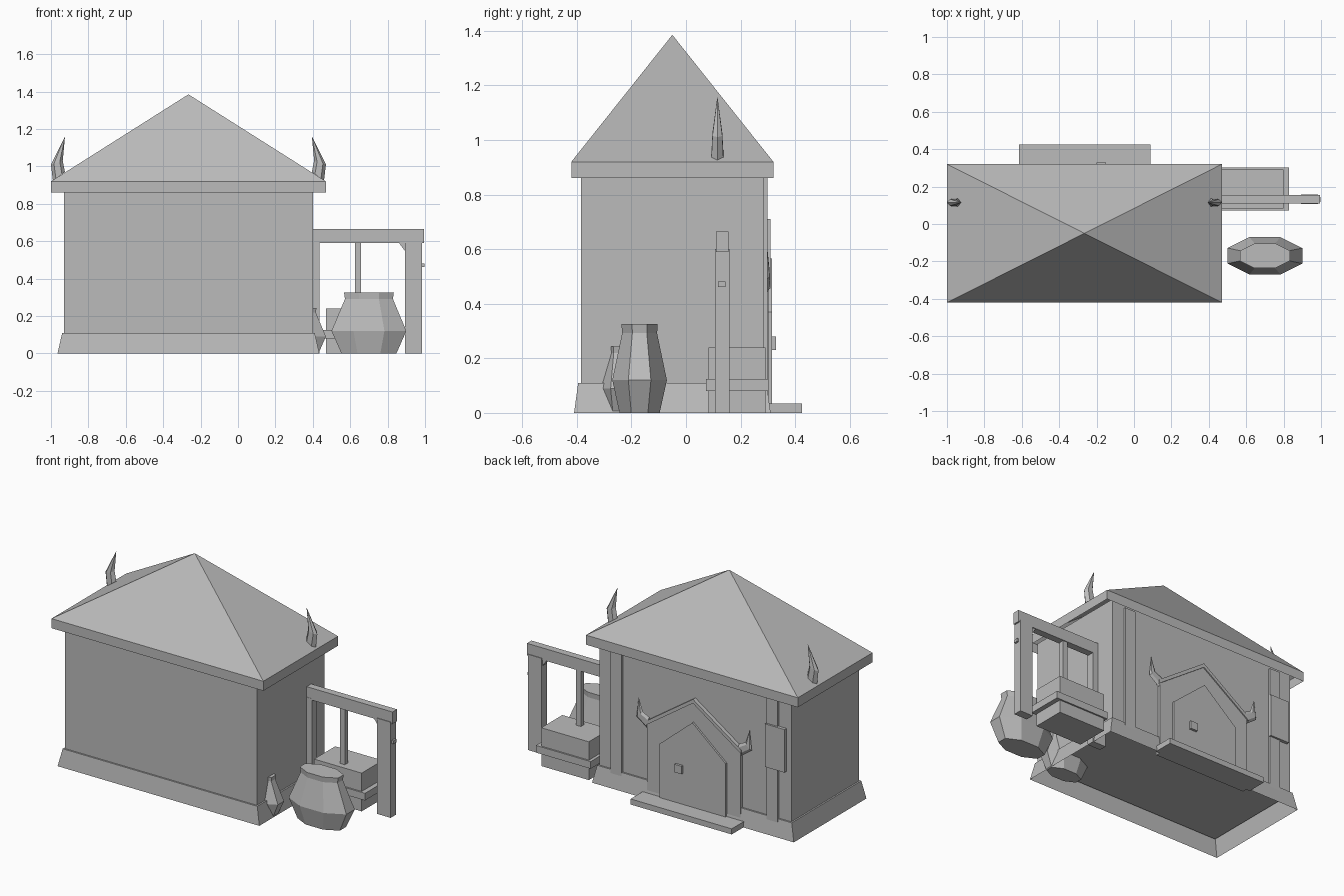
import bpy, bmesh, math

old = bpy.data.objects.get("Cube")
if old:
    bpy.data.objects.remove(old)

grey = bpy.data.materials.new("plain grey")
grey.use_nodes = True
grey.diffuse_color = (0.5, 0.5, 0.5, 1)
grey.node_tree.nodes["Principled BSDF"].inputs["Base Color"].default_value = (0.5, 0.5, 0.5, 1)

CX, CY = -0.265, -0.05   # centre of the house


def finish(name, bm):
    bmesh.ops.recalc_face_normals(bm, faces=bm.faces)
    mesh = bpy.data.meshes.new(name)
    bm.to_mesh(mesh)
    bm.free()
    mesh.materials.append(grey)
    obj = bpy.data.objects.new(name, mesh)
    bpy.context.collection.objects.link(obj)
    return obj


def loft(name, rings, bottom=True, top=True):
    """Bridge rings of points; a ring of one point makes a tip."""
    bm = bmesh.new()
    loops = [[bm.verts.new(p) for p in ring] for ring in rings]
    for a, b in zip(loops, loops[1:]):
        n = len(a)
        for i in range(n):
            j = (i + 1) % n
            if len(b) == 1:
                bm.faces.new((a[i], a[j], b[0]))
            else:
                bm.faces.new((a[i], a[j], b[j], b[i]))
    if bottom:
        bm.faces.new(loops[0][::-1])
    if top and len(loops[-1]) > 2:
        bm.faces.new(loops[-1])
    return finish(name, bm)


def rect(x0, x1, y0, y1, z):
    return [(x0, y0, z), (x1, y0, z), (x1, y1, z), (x0, y1, z)]


def house_rect(hx, hy, z):
    return rect(CX - hx, CX + hx, CY - hy, CY + hy, z)


def box(name, x0, x1, y0, y1, z0, z1):
    return loft(name, [rect(x0, x1, y0, y1, z0), rect(x0, x1, y0, y1, z1)])


def prism(name, outline, y0, y1):
    """Extrude an outline drawn in x and z along y."""
    return loft(name, [[(x, y, z) for x, z in outline] for y in (y0, y1)])


def gable(half, shoulder, apex, bottom=0):
    return [(CX - half, bottom), (CX + half, bottom), (CX + half, shoulder),
            (CX, apex), (CX - half, shoulder)]


def horn(name, side, y, bands, tip):
    """Six-sided horn; each band has an inner and outer point and a half depth."""
    rings = []
    for (xi, zi), (xo, zo), depth in bands:
        ring = []
        for k in range(6):
            a = k * math.pi / 3
            t = (1 + math.cos(a)) / 2
            ring.append((CX + side * (xi + (xo - xi) * t),
                         y + depth * math.sin(a), zi + (zo - zi) * t))
        rings.append(ring)
    rings.append([(CX + side * tip[0], y, tip[1])])
    return loft(name, rings)


def jar(name, x, y, size):
    """Flattened eight-sided jar."""
    rings = []
    for r, z in ((0.147, 0), (0.2, 0.12), (0.128, 0.292), (0.133, 0.325)):
        r *= size / math.cos(math.pi / 8)
        angles = [(k + 0.5) * math.pi / 4 for k in range(8)]
        rings.append([(x + r * math.cos(a), y + r * 0.5 * math.sin(a), z * size)
                      for a in angles])
    return loft(name, rings)


# House shell: walls, flared skirt open below, hipped roof open below
loft("walls", [house_rect(0.665, 0.335, 0.1), house_rect(0.665, 0.335, 0.9)])
loft("base_skirt", [house_rect(0.7, 0.36, 0), house_rect(0.675, 0.345, 0.11)], bottom=False)
loft("roof", [house_rect(0.735, 0.37, 0.86), house_rect(0.735, 0.37, 0.92),
              [(CX, CY, 1.385)]], bottom=False)

# Rear pillars, roof horns and door horns, mirrored about the house centre
roof_bands = [((0.66, 0.97), (0.725, 0.925), 0.025), ((0.672, 1.03), (0.735, 1.01), 0.021)]
door_bands = [((0.31, 0.51), (0.33, 0.44), 0.012), ((0.355, 0.53), (0.4, 0.49), 0.011)]
for side, label in ((1, "left"), (-1, "right")):
    px = CX + side * 0.542
    box(label + "_pillar", px - 0.038, px + 0.038, 0.27, 0.298, 0.04, 0.87)
    horn(label + "_roof_horn", side, 0.115, roof_bands, (0.66, 1.16))
    horn(label + "_door_horn", side, 0.297, door_bands, (0.385, 0.615))

# Doorway
prism("door_frame", gable(0.325, 0.48, 0.70), 0.27, 0.303)
prism("gable_trim", [(CX - 0.335, 0.455), (CX, 0.685), (CX + 0.335, 0.455),
                     (CX + 0.335, 0.48), (CX, 0.71), (CX - 0.335, 0.48)], 0.28, 0.31)
prism("door", gable(0.23, 0.37, 0.565), 0.28, 0.315)
box("door_knob", -0.2, -0.15, 0.31, 0.33, 0.23, 0.28)
box("door_step", -0.615, 0.087, 0.3, 0.425, 0, 0.035)
box("sign_board", -0.9, -0.765, 0.29, 0.31, 0.42, 0.69)

# Well with its frame
box("well_body", 0.47, 0.8, 0.083, 0.292, 0, 0.24)
box("well_band", 0.45, 0.83, 0.073, 0.302, 0.08, 0.125)
box("inner_post", 0.345, 0.437, 0.108, 0.157, 0, 0.6)
box("outer_post", 0.892, 0.985, 0.106, 0.159, 0, 0.6)
box("well_beam", 0.36, 0.995, 0.11, 0.155, 0.59, 0.665)
box("well_rope", 0.625, 0.657, 0.12, 0.15, 0.22, 0.6)
prism("beam_brace", [(0.86, 0.592), (0.895, 0.592), (0.895, 0.545)], 0.115, 0.15)
box("post_peg", 0.98, 0.997, 0.117, 0.145, 0.462, 0.482)

# Jars, the smaller one sunk into the wall
jar("large_jar", 0.7, -0.17, 1)
jar("small_jar", 0.32, -0.245, 0.75)
